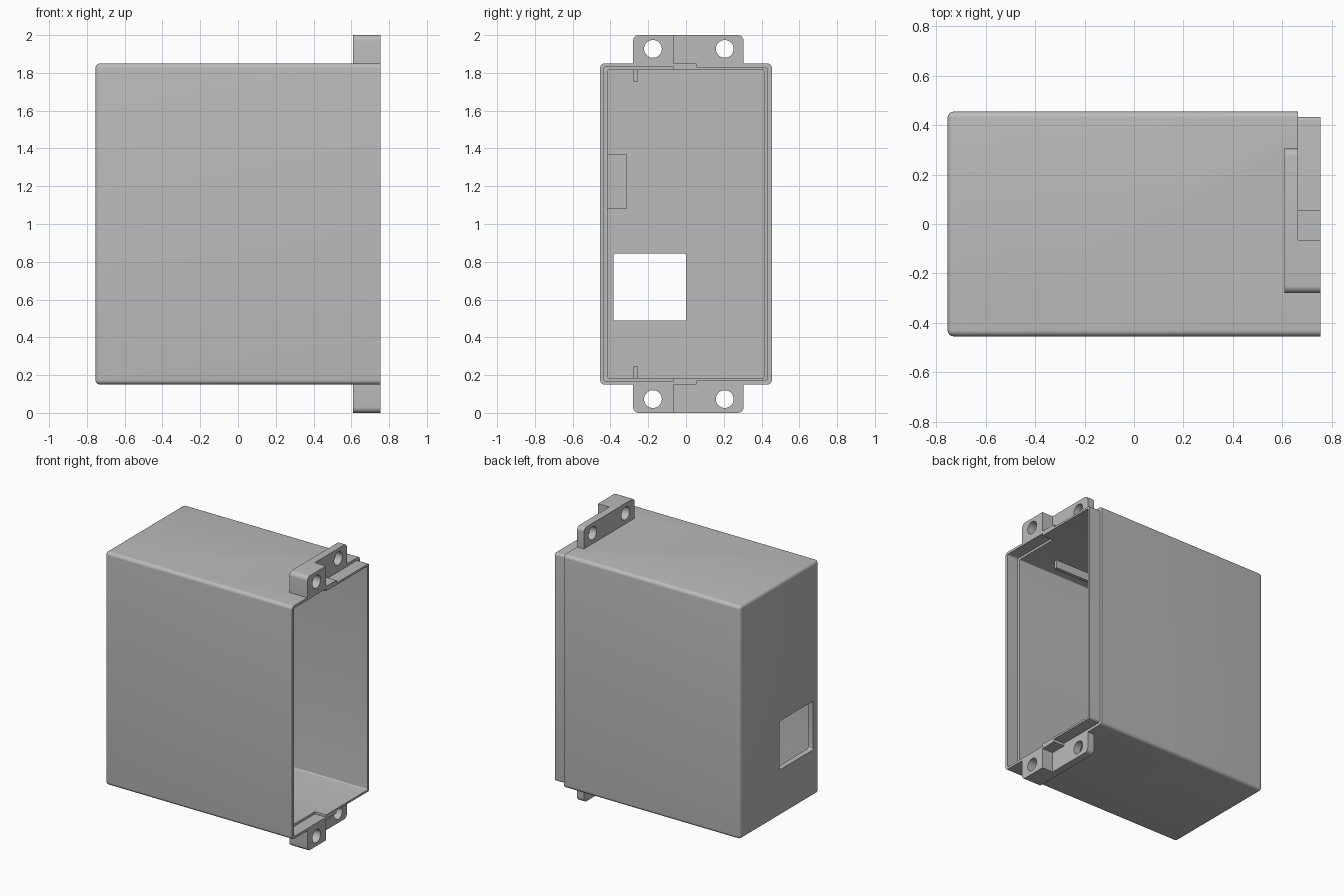
import bpy, bmesh, math
from mathutils import Matrix, Vector

old = bpy.data.objects.get("Cube")
if old:
    bpy.data.objects.remove(old, do_unlink=True)

grey = bpy.data.materials.new("plain grey")
grey.use_nodes = True
grey.diffuse_color = (0.5, 0.5, 0.5, 1)
grey.node_tree.nodes["Principled BSDF"].inputs["Base Color"].default_value = (0.5, 0.5, 0.5, 1)


def finish(bm, name):
    mesh = bpy.data.meshes.new(name)
    bm.to_mesh(mesh)
    bm.free()
    mesh.materials.append(grey)
    ob = bpy.data.objects.new(name, mesh)
    bpy.context.collection.objects.link(ob)
    return ob


def along_x(a, b):
    return abs(a.x - b.x) > 1e-4


def box(name, lo, hi, radius=0, rule=along_x):
    """Box between two corners; edges chosen by the rule are rounded."""
    lo, hi = Vector(lo), Vector(hi)
    bm = bmesh.new()
    bmesh.ops.create_cube(bm, size=1)
    for v in bm.verts:
        v.co = Vector((lo[i] + hi[i]) / 2 + v.co[i] * (hi[i] - lo[i]) for i in range(3))
    if radius:
        edges = [e for e in bm.edges if rule(e.verts[0].co, e.verts[1].co)]
        bmesh.ops.bevel(bm, geom=edges, offset=radius, segments=6, profile=0.5, affect='EDGES')
    return finish(bm, name)


def combine(target, other, operation):
    """Apply a boolean and discard the second solid."""
    mod = target.modifiers.new("join", 'BOOLEAN')
    mod.operation, mod.object, mod.solver = operation, other, 'EXACT'
    bpy.context.view_layer.update()
    bpy.context.view_layer.objects.active = target
    bpy.ops.object.modifier_apply(modifier=mod.name)
    bpy.data.objects.remove(other, do_unlink=True)


def z_span(side, low, high):
    """Heights measured from the middle, for the upper or lower side."""
    return sorted((1 + side * low, 1 + side * high))


END, STEP = 0.755, 0.665     # open end, and where the stepped rim begins
SPLIT, BACK = -0.065, 0.055  # limits of the full thickness part of the rim

# Closed body, rounded everywhere but at the open end
case = box("case", (-END, -0.455, 0.15), (END, 0.455, 1.85), 0.025,
           lambda a, b: min(a.x, b.x) < 0)

# Mounting tabs above and below, with a thick front half and two screw holes
for side in (1, -1):
    z0, z1 = z_span(side, 0.84, 1.0)
    tab = box("tab", (0.61, -0.28, z0), (END, 0.305, z1), 0.03,
              lambda a, b: along_x(a, b) and abs(a.z - 1) > 0.95)
    combine(tab, box("notch", (STEP, SPLIT, -1), (1, 1, 3)), 'DIFFERENCE')
    for y in (-0.175, 0.205):
        bm = bmesh.new()
        bmesh.ops.create_cone(bm, cap_ends=True, segments=32, radius1=0.047, radius2=0.047, depth=0.5,
                              matrix=Matrix.Translation((0.68, y, 1 + side * 0.927))
                              @ Matrix.Rotation(math.pi / 2, 4, 'Y'))
        combine(tab, finish(bm, "hole"), 'DIFFERENCE')
    combine(case, tab, 'UNION')

# Hollow inside
combine(case, box("cavity", (-0.715, -0.415, 0.185), (1, 0.415, 1.815), 0.008), 'DIFFERENCE')

# Front half of the rim keeps only its outer layer
combine(case, box("front_rebate", (STEP, -0.435, 0.168), (1, SPLIT, 1.832), 0.015,
                  lambda a, b: along_x(a, b) and a.y < -0.4), 'DIFFERENCE')

# Back half of the rim keeps only its inner layer
ring = box("back_rebate", (STEP, BACK, 0.05), (1, 0.6, 1.95))
combine(ring, box("lip", (0.5, -0.4, 0.17), (1.2, 0.433, 1.83), 0.015), 'DIFFERENCE')
combine(case, ring, 'DIFFERENCE')

# Window through the closed end
combine(case, box("window", (-1, -0.385, 0.488), (-0.6, 0, 0.843), 0.01), 'DIFFERENCE')

# Guide ribs on roof and floor, and a block on the front wall
for side, name in ((1, "roof_rib"), (-1, "floor_rib")):
    z0, z1 = z_span(side, 0.755, 0.825)
    box(name, (-0.725, -0.28, z0), (0.47, -0.255, z1))
box("inner_block", (-0.725, -0.425, 1.08), (-0.5, -0.315, 1.37))

# Smooth the rounded edges and holes only
bpy.ops.object.select_all(action='DESELECT')
case.select_set(True)
bpy.context.view_layer.objects.active = case
bpy.ops.object.shade_smooth_by_angle(angle=math.radians(30))
